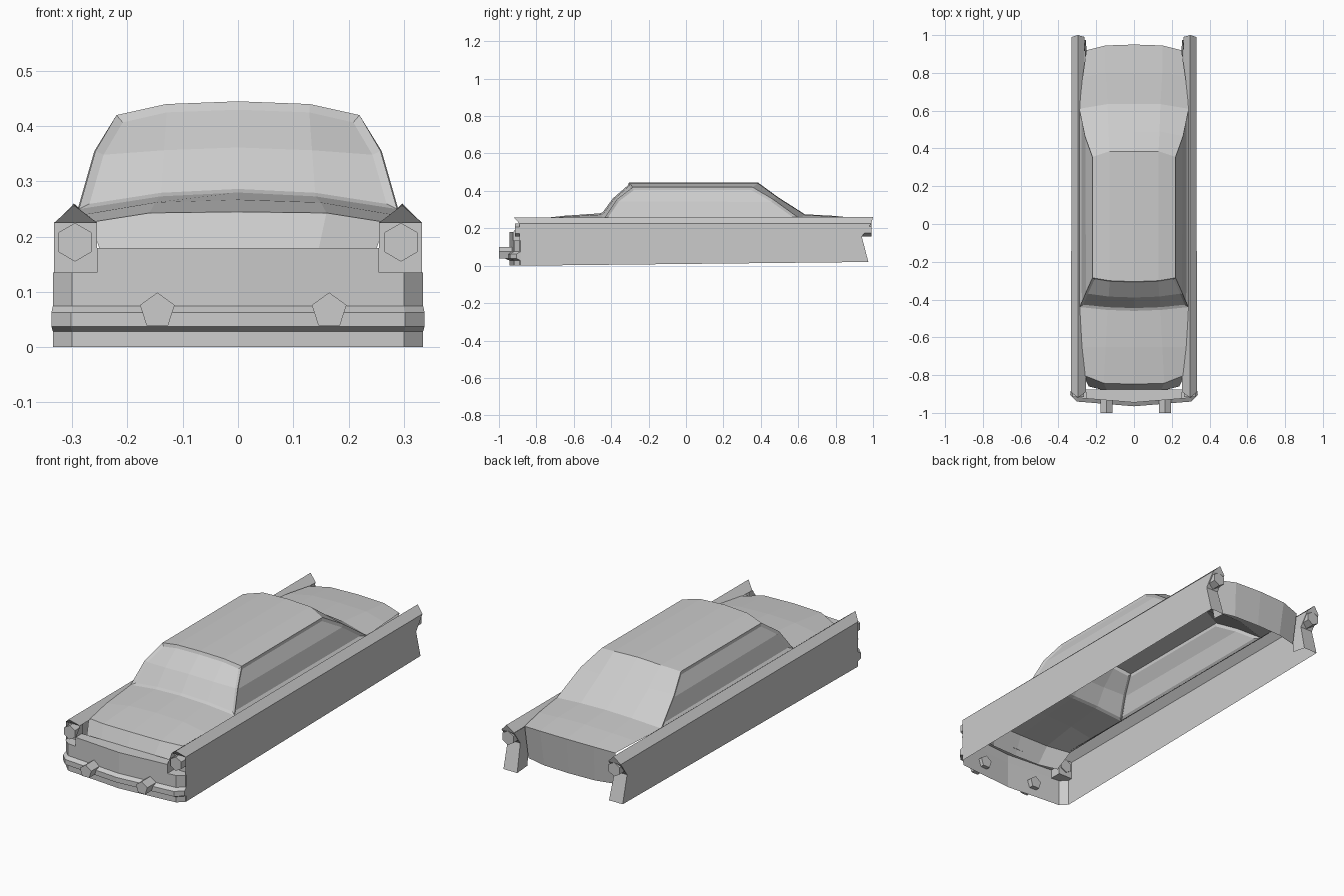
import bpy, bmesh, math

if "Cube" in bpy.data.objects:
    bpy.data.objects.remove(bpy.data.objects["Cube"])


def make(name, verts, faces, mirror=False, insets=()):
    """Mesh from points; optional mirrored copy; insets = (face indices, width, depth)."""
    if mirror:
        n = len(verts)
        verts = verts + [(-x, y, z) for x, y, z in verts]
        faces = faces + [tuple(i + n for i in reversed(f)) for f in faces]
    bm = bmesh.new()
    vs = [bm.verts.new(v) for v in verts]
    fs = [bm.faces.new([vs[i] for i in f]) for f in faces]
    bm.normal_update()
    for ids, width, depth in insets:
        bmesh.ops.inset_region(bm, faces=[fs[i] for i in ids], thickness=width,
                               depth=depth, use_boundary=True, use_even_offset=True)
    me = bpy.data.meshes.new(name)
    bm.to_mesh(me)
    bm.free()
    ob = bpy.data.objects.new(name, me)
    bpy.context.collection.objects.link(ob)
    return ob


def grid(rows):
    n = len(rows[0])
    faces = [(r * n + c, r * n + c + 1, (r + 1) * n + c + 1, (r + 1) * n + c)
             for r in range(len(rows) - 1) for c in range(n - 1)]
    return [p for row in rows for p in row], faces


def prism(name, sides, radius, x, z, y0, y1):
    bpy.ops.mesh.primitive_cylinder_add(vertices=sides, radius=radius, depth=y1 - y0,
                                        location=(x, (y0 + y1) / 2, z),
                                        rotation=(math.pi / 2, 0, 0))
    bpy.context.object.name = name


# Body shell, front to back: centre, middle and edge point of each row
half = [
    [(0, -.89, .15), (.14, -.885, .15), (.24, -.86, .15)],         # grille foot
    [(0, -.848, .245), (.16, -.843, .243), (.268, -.80, .226)],    # hood lip
    [(0, -.65, .267), (.15, -.65, .262), (.28, -.65, .24)],
    [(0, -.46, .28), (.14, -.455, .273), (.288, -.44, .25)],       # windshield base
    [(0, -.395, .367), (.135, -.39, .362), (.258, -.37, .355)],
    [(0, -.305, .445), (.13, -.30, .44), (.22, -.285, .42)],       # roof front
    [(0, .385, .445), (.13, .385, .44), (.22, .355, .42)],         # roof back
    [(0, .49, .368), (.135, .49, .364), (.26, .465, .355)],
    [(0, .635, .275), (.14, .635, .272), (.29, .61, .25)],         # rear window base
    [(0, .80, .266), (.15, .80, .262), (.272, .78, .245)],
    [(0, .95, .25), (.15, .945, .248), (.252, .92, .235)],         # trunk edge
    [(0, .93, .07), (.14, .925, .07), (.245, .90, .07)],           # tail foot
]
rows = [[(-x, y, z) for x, y, z in h[:0:-1]] + h for h in half]
verts, faces = grid(rows)
first_side = len(faces)
R = lambda r: r * 5 + 4
L = lambda r: r * 5
faces += [(R(3), R(8), R(7), R(4)), (R(4), R(7), R(6), R(5)),
          (L(8), L(3), L(4), L(7)), (L(7), L(4), L(5), L(6))]
s = first_side
make("body_shell", verts, faces, insets=[
    ([s, s + 1], .014, -.008), ([s + 2, s + 3], .014, -.008),      # side windows
    (list(range(12, 20)), .014, -.008)])                           # windshield

# Fenders: outer sheet, ridged top, tail fin end with inner return
fv = [(.333, -.89, 0), (.331, .975, .02), (.331, .94, .155), (.331, .99, .225),
      (.333, -.89, .225),                                          # 0-4 outer sheet
      (.297, -.92, .257), (.297, 1.0, .26),                        # 5-6 ridge
      (.255, -.89, .225), (.262, .99, .225),                       # 7-8 inner edge
      (.262, .94, .155), (.255, .975, .02),                        # 9-10 tail inner
      (.25, .90, .03), (.257, .88, .155), (.26, .90, .225)]        # 11-13 return
ff = [(0, 1, 2, 3, 4), (4, 3, 6, 5), (5, 6, 8, 7), (3, 8, 6), (3, 2, 9, 8),
      (2, 1, 10, 9), (9, 10, 11, 12), (8, 9, 12, 13), (4, 5, 7)]
make("fenders", fv, ff, mirror=True)

# Headlight sockets: back wall, floor, inner wall
sv = [(.333, -.865, .135), (.255, -.865, .135), (.255, -.865, .225), (.333, -.865, .225),
      (.333, -.895, .135), (.255, -.924, .135), (.255, -.924, .18), (.255, -.89, .225),
      (.30, -.92, .135)]
make("headlight_sockets", sv, [(0, 3, 2, 1), (0, 1, 5, 8, 4), (1, 2, 7, 6, 5)], mirror=True)

# Front panel wraps around the nose
path = [(-.335, -.885), (-.30, -.92), (0, -.945), (.30, -.92), (.335, -.885)]
make("front_panel", *grid([[(x, y, z) for x, y in path] for z in (0, .135)]))
nose = [(-.255, -.924), (0, -.945), (.255, -.924)]
v, f = grid([[(x, y, .135) for x, y in nose], [(x, y, .18) for x, y in nose],
             [(x, -.875, .18) for x, y in nose]])
make("nose_panel", v, f)

# Bumper bar with chamfered upper edge
bar = [(.075, 0), (.063, .02), (.0375, .02), (.028, 0)]
v, f = grid([[(x * (1 + o * .4), y - o, z) for x, y in path] for z, o in reversed(bar)])
make("bumper", v, f + [(0, 5, 10, 15), (19, 14, 9, 4)])

# Bumper guards, headlights and tail lights
for x in (-.146, .165):
    prism("bumper_guard", 5, .033, x, .066, -1.0, -.91)
for x in (-.295, .295):
    prism("headlight", 6, .035, x, .19, -.915, -.86)
    prism("tail_light", 6, .035, x, .192, .93, .992)
